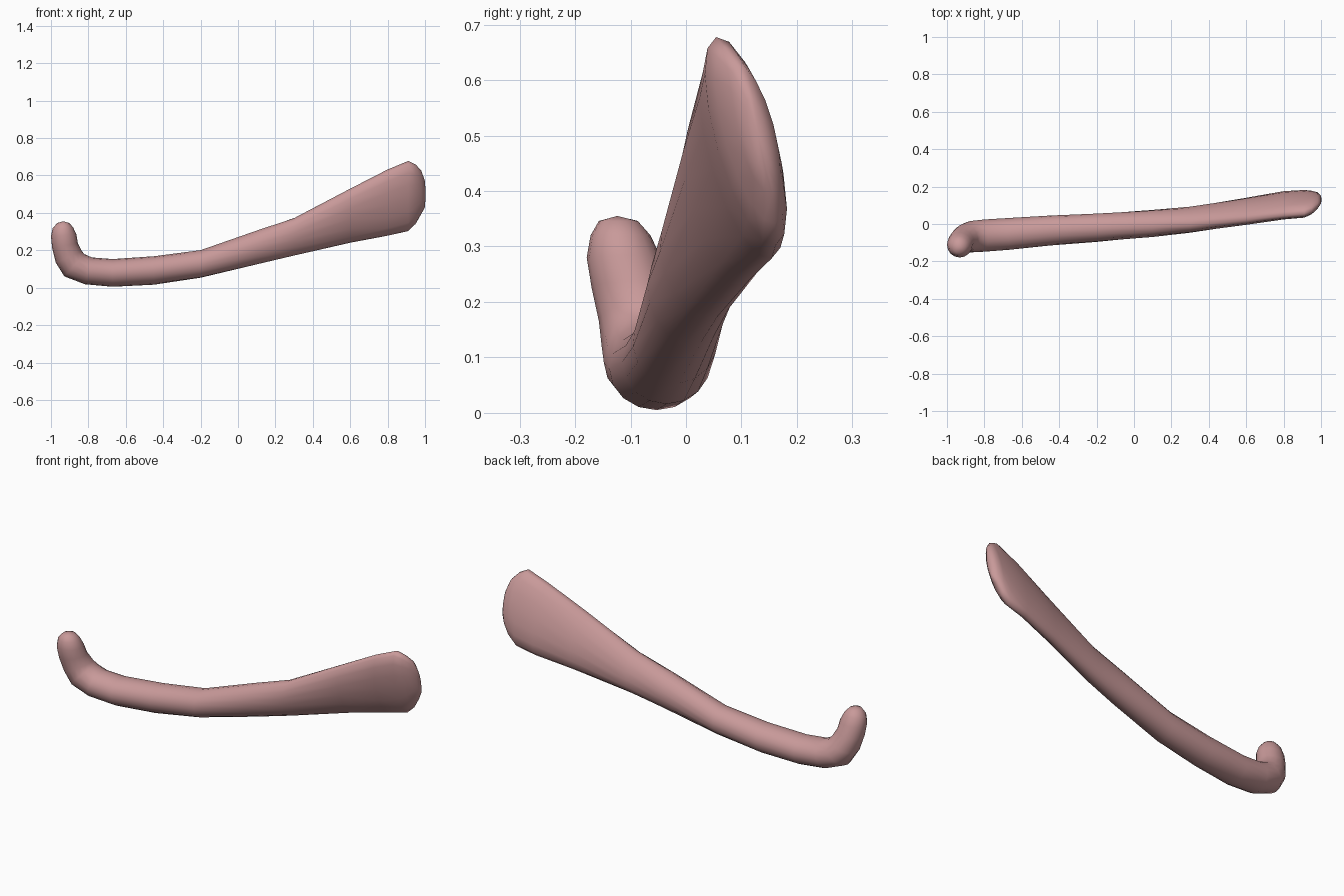
import bpy, bmesh
from math import sin, cos, tau, radians
from mathutils import Vector

cube = bpy.data.objects.get("Cube")
if cube:
    bpy.data.objects.remove(cube, do_unlink=True)

SIDES = 16

# Cross-sections from the flat blade to the hooked tip:
# centre x, y, z, half height, half width, lean in the xz plane, tilt about the axis
SECTIONS = [
    (1.00, .13, .50, .07, .015, 0, 12),
    (.98, .125, .51, .12, .034, 0, 15),
    (.95, .115, .50, .165, .045, 0, 16),
    (.91, .108, .49, .195, .053, 0, 16),
    (.80, .10, .455, .185, .055, 0, 17),
    (.60, .068, .385, .152, .058, 0, 18),
    (.30, .023, .272, .105, .065, 0, 18),
    (.10, .003, .215, .093, .071, 0, 14),
    (-.20, -.02, .127, .074, .076, 0, 6),
    (-.45, -.035, .092, .076, .08, 0, 0),
    (-.67, -.053, .079, .074, .085, 0, 0),
    (-.80, -.062, .09, .074, .086, 15, 0),
    (-.875, -.068, .12, .08, .084, 42, 0),
    (-.905, -.079, .165, .076, .078, 66, 0),
    (-.925, -.098, .225, .07, .072, 80, 0),
    (-.932, -.112, .28, .068, .067, 86, 0),
    (-.936, -.118, .32, .055, .054, 88, 0),
    (-.934, -.122, .346, .032, .035, 90, 0),
]


def section_ring(bm, x, y, z, height, width, lean, tilt):
    lean, tilt = radians(lean), radians(tilt)
    up = Vector((sin(lean), 0, cos(lean)))
    side = Vector((0, 1, 0))
    long_axis = up * cos(tilt) - side * sin(tilt)
    short_axis = side * cos(tilt) + up * sin(tilt)
    ring = []
    for i in range(SIDES):
        a = tau * i / SIDES
        offset = long_axis * height * cos(a) + short_axis * width * sin(a)
        ring.append(bm.verts.new(Vector((x, y, z)) + offset))
    return ring


# Loft the sections into one closed body
bm = bmesh.new()
rings = [section_ring(bm, *s) for s in SECTIONS]
for a, b in zip(rings, rings[1:]):
    for i in range(SIDES):
        j = (i + 1) % SIDES
        bm.faces.new((a[i], a[j], b[j], b[i]))

# Rounded caps at both ends
for ring, tip in ((rings[0], (1.003, .13, .50)), (rings[-1], (-.934, -.124, .355))):
    centre = bm.verts.new(tip)
    for i in range(SIDES):
        bm.faces.new((ring[i], ring[(i + 1) % SIDES], centre))
bmesh.ops.recalc_face_normals(bm, faces=bm.faces)

mesh = bpy.data.meshes.new("hooked_shaft")
bm.to_mesh(mesh)
bm.free()
shaft = bpy.data.objects.new("hooked_shaft", mesh)
bpy.context.collection.objects.link(shaft)
mesh.shade_smooth()

# Dusty pink surface
pink = bpy.data.materials.new("dusty_pink")
pink.use_nodes = True
colour = (.58, .32, .32, 1)
pink.diffuse_color = colour
pink.node_tree.nodes["Principled BSDF"].inputs["Base Color"].default_value = colour
mesh.materials.append(pink)
